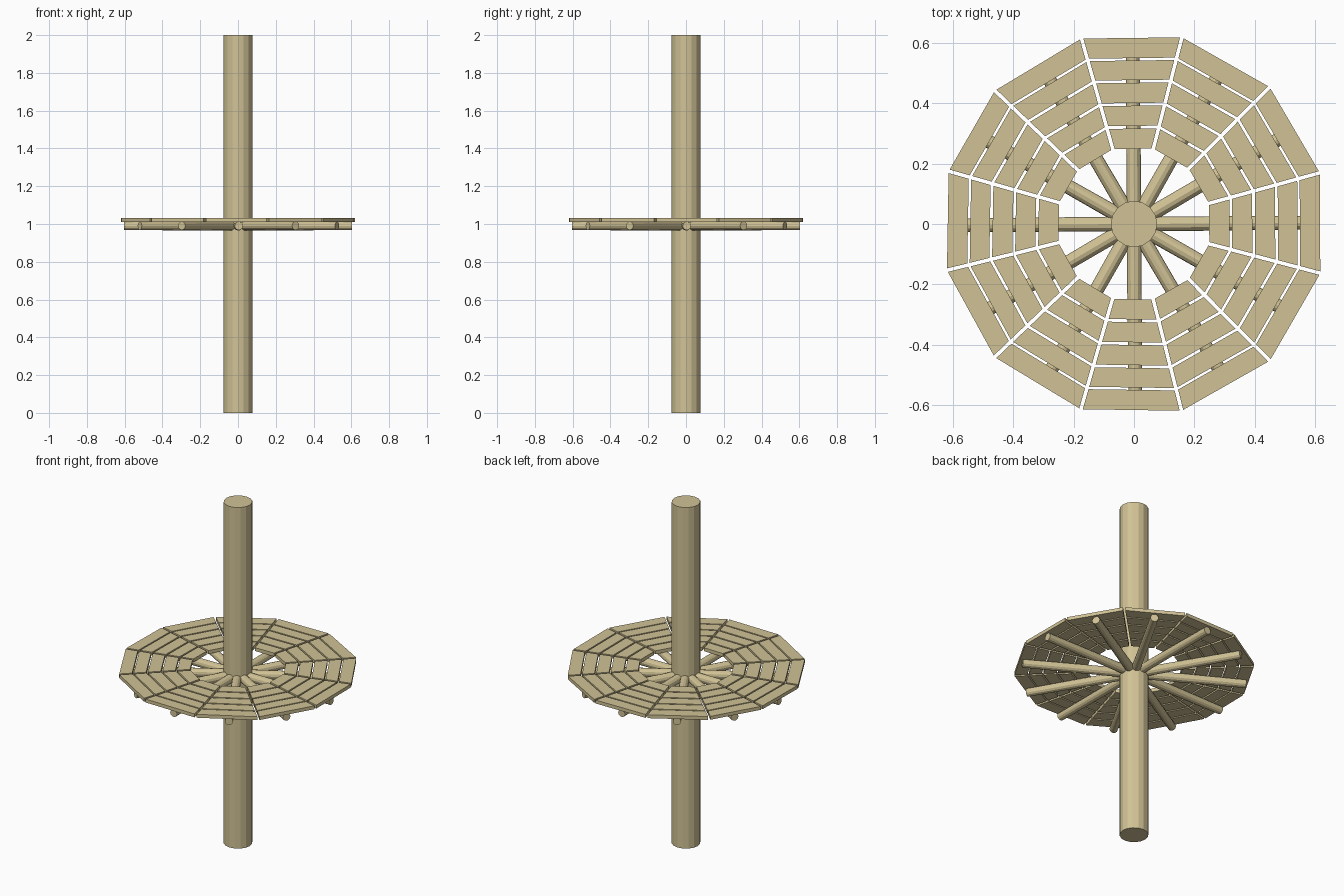
import bpy, bmesh, math
from mathutils import Vector, Matrix

if "Cube" in bpy.data.objects:
    bpy.data.objects.remove(bpy.data.objects["Cube"])

wood = bpy.data.materials.new("pale_wood")
wood.diffuse_color = (0.64, 0.545, 0.305, 1)
wood.use_nodes = True
wood.node_tree.nodes["Principled BSDF"].inputs["Base Color"].default_value = wood.diffuse_color


def finish(name, bm):
    bmesh.ops.recalc_face_normals(bm, faces=bm.faces)
    mesh = bpy.data.meshes.new(name)
    bm.to_mesh(mesh)
    bm.free()
    mesh.materials.append(wood)
    ob = bpy.data.objects.new(name, mesh)
    bpy.context.collection.objects.link(ob)
    return ob


def rod(name, r1, r2, length, sides, matrix):
    bm = bmesh.new()
    bmesh.ops.create_cone(bm, cap_ends=True, segments=sides, radius1=r1,
                          radius2=r2, depth=length, matrix=matrix)
    return finish(name, bm)


# Central pole
rod("pole", 0.077, 0.077, 2.0, 16, Matrix.Translation((0, 0, 1)))

# Twelve round spokes radiating from the pole
for i in range(12):
    m = (Matrix.Translation((0, 0, 0.99))
         @ Matrix.Rotation(math.radians(30 * i + 0.4), 4, 'Z')
         @ Matrix.Translation((0.3225, 0, 0))
         @ Matrix.Rotation(math.pi / 2, 4, 'Y'))
    rod(f"spoke_{i + 1}", 0.025, 0.022, 0.561, 12, m)

# Slightly uneven joint angles between the twelve plank sectors
joints = [-14.8, 15.4, 45.3, 75.6, 105.8, 136.2, 164.1,
          193.9, 223.7, 254.0, 284.3, 314.8, 345.2]
# Inner and outer distance of each plank ring
rings = [(0.248, 0.315), (0.324, 0.391), (0.400, 0.467),
         (0.476, 0.541), (0.549, 0.616)]
half_gap = 0.006


def plank(name, a, b, inner, outer):
    """Trapezoid board between two joint directions."""
    a, b = math.radians(a), math.radians(b)
    da, db = Vector((math.cos(a), math.sin(a), 0)), Vector((math.cos(b), math.sin(b), 0))
    na, nb = Vector((-da.y, da.x, 0)) * half_gap, Vector((db.y, -db.x, 0)) * half_gap
    k = 1 / math.cos(math.radians(15))
    flat = [da * inner * k + na, da * outer * k + na,
            db * outer * k + nb, db * inner * k + nb]
    bm = bmesh.new()
    face = bm.faces.new([bm.verts.new(p + Vector((0, 0, 1.011))) for p in flat])
    top = bmesh.ops.extrude_face_region(bm, geom=[face])["geom"]
    bmesh.ops.translate(bm, vec=(0, 0, 0.02),
                        verts=[v for v in top if isinstance(v, bmesh.types.BMVert)])
    return finish(name, bm)


# Five rings of planks lying on the spokes
for r, (inner, outer) in enumerate(rings):
    for s in range(12):
        plank(f"plank_{r + 1}_{s + 1}", joints[s], joints[s + 1], inner, outer)
